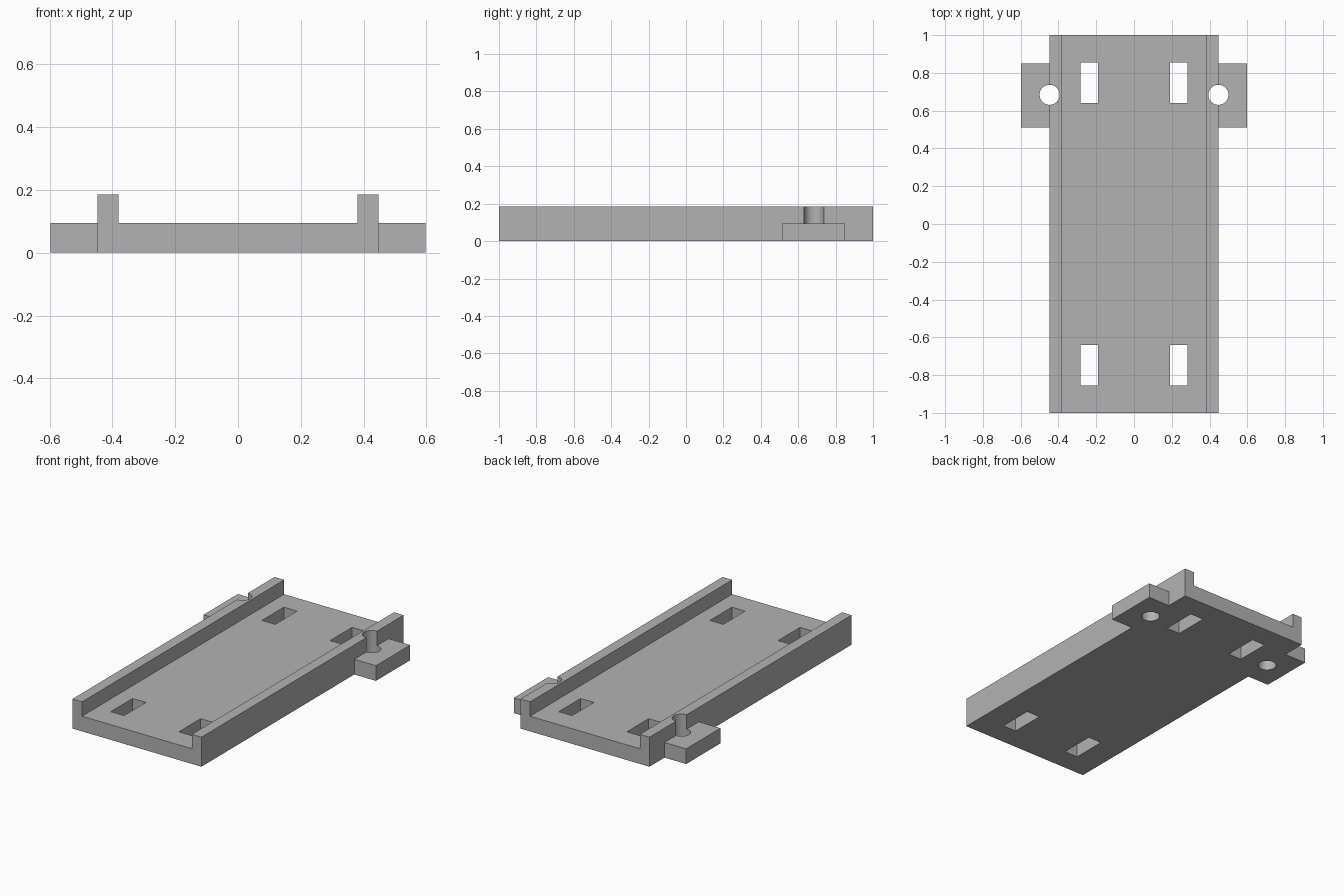
import bpy, bmesh
from mathutils import Matrix

if "Cube" in bpy.data.objects:
    bpy.data.objects.remove(bpy.data.objects["Cube"], do_unlink=True)

HALF_W, RAIL_IN, TAB_OUT = 0.447, 0.38, 0.597
PLATE_H, RAIL_H = 0.095, 0.185

grey = bpy.data.materials.new("plain_grey")
grey.use_nodes = True
colour = (0.45, 0.45, 0.45, 1)
grey.diffuse_color = colour
grey.node_tree.nodes["Principled BSDF"].inputs["Base Color"].default_value = colour


def finish(name, bm):
    bmesh.ops.recalc_face_normals(bm, faces=bm.faces)
    mesh = bpy.data.meshes.new(name)
    bm.to_mesh(mesh)
    bm.free()
    mesh.materials.append(grey)
    ob = bpy.data.objects.new(name, mesh)
    bpy.context.scene.collection.objects.link(ob)
    return ob


def box(name, x, y, z):
    bm = bmesh.new()
    centre = [sum(r) / 2 for r in (x, y, z)]
    size = [abs(r[1] - r[0]) for r in (x, y, z)]
    bmesh.ops.create_cube(bm, size=1, matrix=Matrix.Translation(centre) @ Matrix.Diagonal((*size, 1)))
    return finish(name, bm)


def pin_hole(name, x, y, radius):
    bm = bmesh.new()
    bmesh.ops.create_cone(bm, cap_ends=True, segments=48, radius1=radius, radius2=radius,
                          depth=1, matrix=Matrix.Translation((x, y, 0)))
    return finish(name, bm)


def combine(target, other, operation):
    mod = target.modifiers.new(operation.title(), "BOOLEAN")
    mod.operation, mod.object, mod.solver = operation, other, "EXACT"
    bpy.context.view_layer.objects.active = target
    bpy.ops.object.modifier_apply(modifier=mod.name)
    bpy.data.objects.remove(other, do_unlink=True)


# Channel: floor plate with a raised rail along each side
half = [(HALF_W, 0), (HALF_W, RAIL_H), (RAIL_IN, RAIL_H), (RAIL_IN, PLATE_H)]
profile = half + [(-x, z) for x, z in reversed(half)]
bm = bmesh.new()
face = bm.faces.new([bm.verts.new((x, -1, z)) for x, z in profile])
swept = bmesh.ops.extrude_face_region(bm, geom=[face])["geom"]
bmesh.ops.translate(bm, vec=(0, 2, 0), verts=[g for g in swept if isinstance(g, bmesh.types.BMVert)])
tray = finish("channel_tray", bm)

# Mounting tabs, pin holes and strap slots, mirrored left and right
for s in (-1, 1):
    combine(tray, box("side_tab", (s * 0.41, s * TAB_OUT), (0.512, 0.851), (0, PLATE_H)), "UNION")
    combine(tray, pin_hole("pin_hole", s * 0.447, 0.684, 0.053), "DIFFERENCE")
    for e in (-1, 1):
        combine(tray, box("strap_slot", (s * 0.19, s * 0.282), (e * 0.64, e * 0.856), (-1, 1)), "DIFFERENCE")

# Smooth the hole walls, keep the edges sharp
bpy.ops.object.select_all(action="DESELECT")
tray.select_set(True)
bpy.context.view_layer.objects.active = tray
bpy.ops.object.shade_smooth_by_angle()
